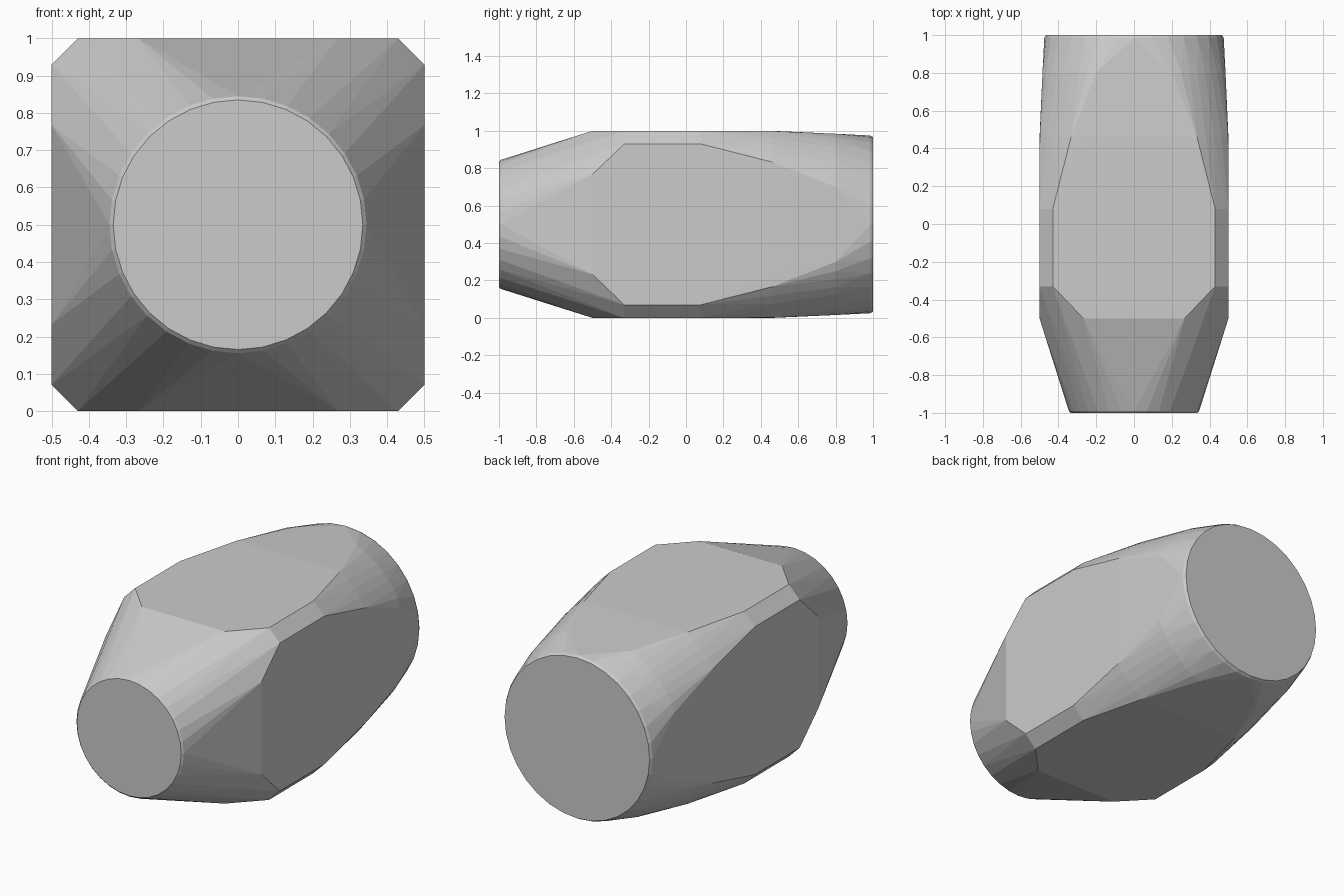
import bpy, bmesh, math

if "Cube" in bpy.data.objects:
    bpy.data.objects.remove(bpy.data.objects["Cube"])

HALF = 0.5      # half width of the square middle
MID_Z = 0.5

bm = bmesh.new()


def ring(y, radius, limit=HALF, sides=32):
    """Circle across the y axis, trimmed flat by a square of half width 'limit'."""
    for i in range(sides):
        a = 2 * math.pi * i / sides
        c, s = math.cos(a), math.sin(a)
        r = min(radius, limit / max(abs(c), abs(s)))
        bm.verts.new((r * c, y, MID_Z + r * s))


# round ends with small bevels
ring(-1.0, 0.335)
ring(-0.99, 0.345)
ring(0.985, 0.475)
ring(1.0, 0.466)

# rounded-square shoulders between the ends and the block
ring(-0.5, 0.57, HALF, 64)
ring(0.46, 0.6, HALF, 64)
ring(0.8, 0.53, 0.4845, 64)

# chamfered block in the middle
for y in (-0.33, 0.08):
    for sx in (-1, 1):
        for sz in (-1, 1):
            for x, z in ((0.43, 0.5), (0.5, 0.43)):
                bm.verts.new((sx * x, y, MID_Z + sz * z))

# skin everything with one convex surface
res = bmesh.ops.convex_hull(bm, input=bm.verts[:], use_existing_faces=False)
bmesh.ops.delete(bm, geom=[v for v in bm.verts if not v.link_faces], context='VERTS')
bmesh.ops.dissolve_limit(bm, angle_limit=math.radians(0.5),
                         verts=bm.verts[:], edges=bm.edges[:])
bmesh.ops.recalc_face_normals(bm, faces=bm.faces[:])

mesh = bpy.data.meshes.new("faceted_body")
bm.to_mesh(mesh)
bm.free()
body = bpy.data.objects.new("faceted_body", mesh)
bpy.context.collection.objects.link(body)
